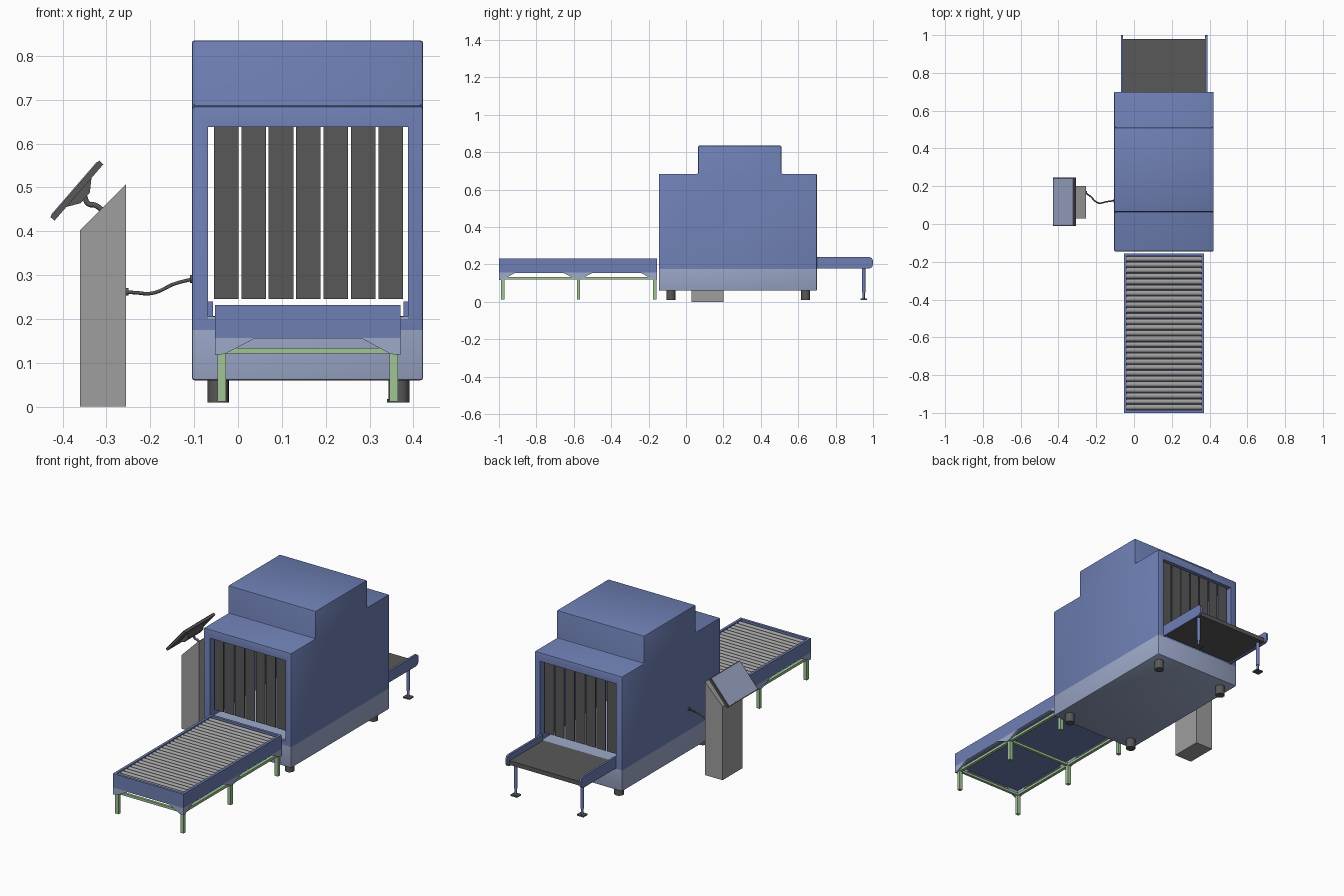
import bpy, bmesh, math
from mathutils import Vector

if "Cube" in bpy.data.objects:
    bpy.data.objects.remove(bpy.data.objects["Cube"])


def mat(name, r, g, b):
    m = bpy.data.materials.new(name)
    m.diffuse_color = (r, g, b, 1)
    m.use_nodes = True
    m.node_tree.nodes["Principled BSDF"].inputs["Base Color"].default_value = m.diffuse_color
    return m


BLUE = mat("blue_paint", 0.156, 0.212, 0.456)
LIGHT = mat("pale_blue", 0.342, 0.402, 0.597)
DARK = mat("dark_rubber", 0.098, 0.098, 0.098)
GREY = mat("grey_metal", 0.342, 0.342, 0.342)
GREEN = mat("green_frame", 0.352, 0.565, 0.305)


def finish(name, bm, *mats):
    bmesh.ops.recalc_face_normals(bm, faces=bm.faces[:])
    me = bpy.data.meshes.new(name)
    bm.to_mesh(me)
    bm.free()
    ob = bpy.data.objects.new(name, me)
    bpy.context.collection.objects.link(ob)
    for m in mats:
        me.materials.append(m)
    return ob


def prism(name, pts, axis, lo, hi, m, split=None):
    """Extrude a 2D profile along x (pts are y,z) or y (pts are x,z).
    With split, everything below that height is pale blue."""
    bm = bmesh.new()
    at = lambda p, t: (t, p[0], p[1]) if axis == 'x' else (p[0], t, p[1])
    f = bm.faces.new([bm.verts.new(at(p, lo)) for p in pts])
    ext = bmesh.ops.extrude_face_region(bm, geom=[f])
    move = Vector((hi - lo, 0, 0)) if axis == 'x' else Vector((0, hi - lo, 0))
    bmesh.ops.translate(bm, vec=move, verts=[v for v in ext['geom'] if isinstance(v, bmesh.types.BMVert)])
    if split is None:
        return finish(name, bm, m)
    bmesh.ops.bisect_plane(bm, geom=bm.verts[:] + bm.edges[:] + bm.faces[:],
                           plane_co=(0, 0, split), plane_no=(0, 0, 1))
    for f in bm.faces:
        f.material_index = int(f.calc_center_median().z < split)
    return finish(name, bm, m, LIGHT)


def box(name, x0, x1, y0, y1, z0, z1, m):
    return prism(name, [(x0, z0), (x1, z0), (x1, z1), (x0, z1)], 'y', y0, y1, m)


def smooth(ob):
    bpy.ops.object.select_all(action='DESELECT')
    ob.select_set(True)
    bpy.context.view_layer.objects.active = ob
    bpy.ops.object.shade_smooth_by_angle()


def cyl(name, a, b, r, m, n=20):
    a, b = Vector(a), Vector(b)
    bm = bmesh.new()
    bmesh.ops.create_cone(bm, cap_ends=True, segments=n, radius1=r, radius2=r, depth=(b - a).length)
    bmesh.ops.rotate(bm, verts=bm.verts[:], matrix=Vector((0, 0, 1)).rotation_difference(b - a).to_matrix())
    bmesh.ops.translate(bm, verts=bm.verts[:], vec=(a + b) / 2)
    ob = finish(name, bm, m)
    smooth(ob)
    return ob


def tube(name, pts, r, m):
    cu = bpy.data.curves.new(name, 'CURVE')
    cu.dimensions = '3D'
    cu.bevel_depth, cu.bevel_resolution, cu.resolution_u = r, 2, 8
    cu.use_fill_caps = True
    s = cu.splines.new('BEZIER')
    s.bezier_points.add(len(pts) - 1)
    for bp, p in zip(s.bezier_points, pts):
        bp.co = p
        bp.handle_left_type = bp.handle_right_type = 'AUTO'
    cu.materials.append(m)
    bpy.context.collection.objects.link(bpy.data.objects.new(name, cu))


# Scanner housing: stepped profile, rounded edges, tunnel cut right through
body = prism("scanner_body", [(-0.145, 0.06), (0.70, 0.06), (0.70, 0.685), (0.51, 0.685), (0.51, 0.835),
                              (0.065, 0.835), (0.065, 0.685), (-0.145, 0.685)],
             'x', -0.105, 0.422, BLUE, split=0.175)
cutter = box("tunnel_cutter", -0.068, 0.388, -0.3, 0.9, 0.2, 0.638, BLUE)
cutter.hide_render = True
bev = body.modifiers.new("rounded_edges", 'BEVEL')
bev.width, bev.segments, bev.limit_method = 0.006, 2, 'ANGLE'
boo = body.modifiers.new("tunnel", 'BOOLEAN')
boo.operation, boo.object, boo.solver = 'DIFFERENCE', cutter, 'EXACT'
bpy.context.view_layer.objects.active = body
for name in ("rounded_edges", "tunnel"):
    bpy.ops.object.modifier_apply(modifier=name)
bpy.data.objects.remove(cutter)
smooth(body)
box("tunnel_floor", -0.068, 0.388, -0.143, 0.698, 0.199, 0.206, LIGHT)
for x in (-0.045, 0.367):
    for y in (-0.08, 0.64):
        cyl("body_foot", (x, y, 0.01), (x, y, 0.065), 0.024, DARK)

# Curtain strips at both ends of the tunnel
for i in range(7):
    x = -0.055 + i * 0.0625
    for y in (-0.125, 0.676):
        box("curtain_strip", x, x + 0.056, y, y + 0.004, 0.245, 0.639, DARK)

# Infeed roller table: skirts with trapezoid cut-outs, pan and rollers
X0, X1, Y0, Y1 = -0.053, 0.371, -1.0, -0.155
side = [(Y0, 0.232), (Y0, 0.12), (-0.98, 0.12), (-0.915, 0.154), (-0.655, 0.154), (-0.587, 0.122),
        (-0.565, 0.122), (-0.5, 0.154), (-0.24, 0.154), (-0.175, 0.12), (Y1, 0.12), (Y1, 0.232)]
end = [(X0, 0.232), (X0, 0.118), (-0.03, 0.12), (0.035, 0.154), (0.285, 0.154), (0.348, 0.12),
       (X1, 0.118), (X1, 0.232)]
for x in (X0, X1 - 0.014):
    prism("table_side_skirt", side, 'x', x, x + 0.014, BLUE, split=0.156)
for y in (Y0, Y1 - 0.014):
    prism("table_end_skirt", end, 'y', y, y + 0.014, BLUE, split=0.156)
box("table_pan", X0 + 0.01, X1 - 0.01, Y0 + 0.01, Y1 - 0.01, 0.156, 0.19, BLUE)
N = 27
for i in range(N):
    y = -0.97 + i * 0.785 / (N - 1)
    cyl("table_roller", (X0 + 0.012, y, 0.213), (X1 - 0.012, y, 0.213), 0.0142, GREY, 16)

# Green stand under the roller table
for x in (-0.037, 0.355):
    box("stand_long_rail", x - 0.008, x + 0.008, -0.988, -0.158, 0.12, 0.134, GREEN)
    for y in (-0.98, -0.575, -0.168):
        box("stand_leg", x - 0.01, x + 0.01, y - 0.009, y + 0.009, 0.012, 0.136, GREEN)
for y in (-0.98, -0.575, -0.168):
    box("stand_cross_rail", -0.037, 0.355, y - 0.007, y + 0.007, 0.121, 0.134, GREEN)

# Outfeed tray with rounded side rails and adjustable legs
rail = [(0.69, 0.178), (0.98, 0.178), (0.993, 0.184), (1.0, 0.196),
        (1.0, 0.222), (0.994, 0.234), (0.982, 0.24), (0.69, 0.24)]
for x in (-0.068, 0.377):
    prism("tray_side_rail", rail, 'x', x, x + 0.011, BLUE)
box("tray_bed", -0.06, 0.38, 0.69, 0.98, 0.184, 0.207, DARK)
for x in (-0.04, 0.36):
    cyl("tray_leg_upper", (x, 0.95, 0.05), (x, 0.95, 0.19), 0.009, BLUE)
    cyl("tray_leg_lower", (x, 0.95, 0.014), (x, 0.95, 0.055), 0.006, BLUE)
    box("tray_foot", x - 0.02, x + 0.02, 0.932, 0.968, 0.01, 0.017, DARK)

# Operator console with slanted top
prism("console_pillar", [(-0.36, 0), (-0.255, 0), (-0.255, 0.507), (-0.36, 0.402)], 'y', 0.03, 0.20, GREY)

# Tilted monitor: u runs up the panel, n points out of the display
c, u, n = Vector((-0.368, 0.493)), Vector((0.655, 0.756)), Vector((-0.756, 0.655))


def slab(name, a, b, ha, hb, y0, y1, m):
    pts = [c + n * a - u * ha, c + n * a + u * ha, c + n * b + u * hb, c + n * b - u * hb]
    return prism(name, pts, 'y', y0, y1, m)


slab("monitor_case", -0.007, 0.006, 0.085, 0.085, -0.01, 0.245, DARK)
slab("monitor_display", 0.005, 0.008, 0.08, 0.08, -0.004, 0.239, LIGHT)
slab("monitor_back", -0.026, -0.006, 0.016, 0.045, 0.05, 0.185, DARK)
tube("monitor_neck", [(-0.35, 0.117, 0.48), (-0.342, 0.117, 0.463), (-0.325, 0.117, 0.459),
                      (-0.308, 0.117, 0.447)], 0.006, DARK)

# Cable from console to scanner, with a socket at each end
tube("data_cable", [(-0.258, 0.165, 0.262), (-0.235, 0.15, 0.26), (-0.19, 0.112, 0.26),
                    (-0.145, 0.118, 0.28), (-0.103, 0.124, 0.291)], 0.004, DARK)
cyl("console_socket", (-0.257, 0.165, 0.262), (-0.25, 0.165, 0.262), 0.009, DARK)
cyl("scanner_socket", (-0.109, 0.124, 0.291), (-0.1, 0.124, 0.291), 0.009, DARK)
